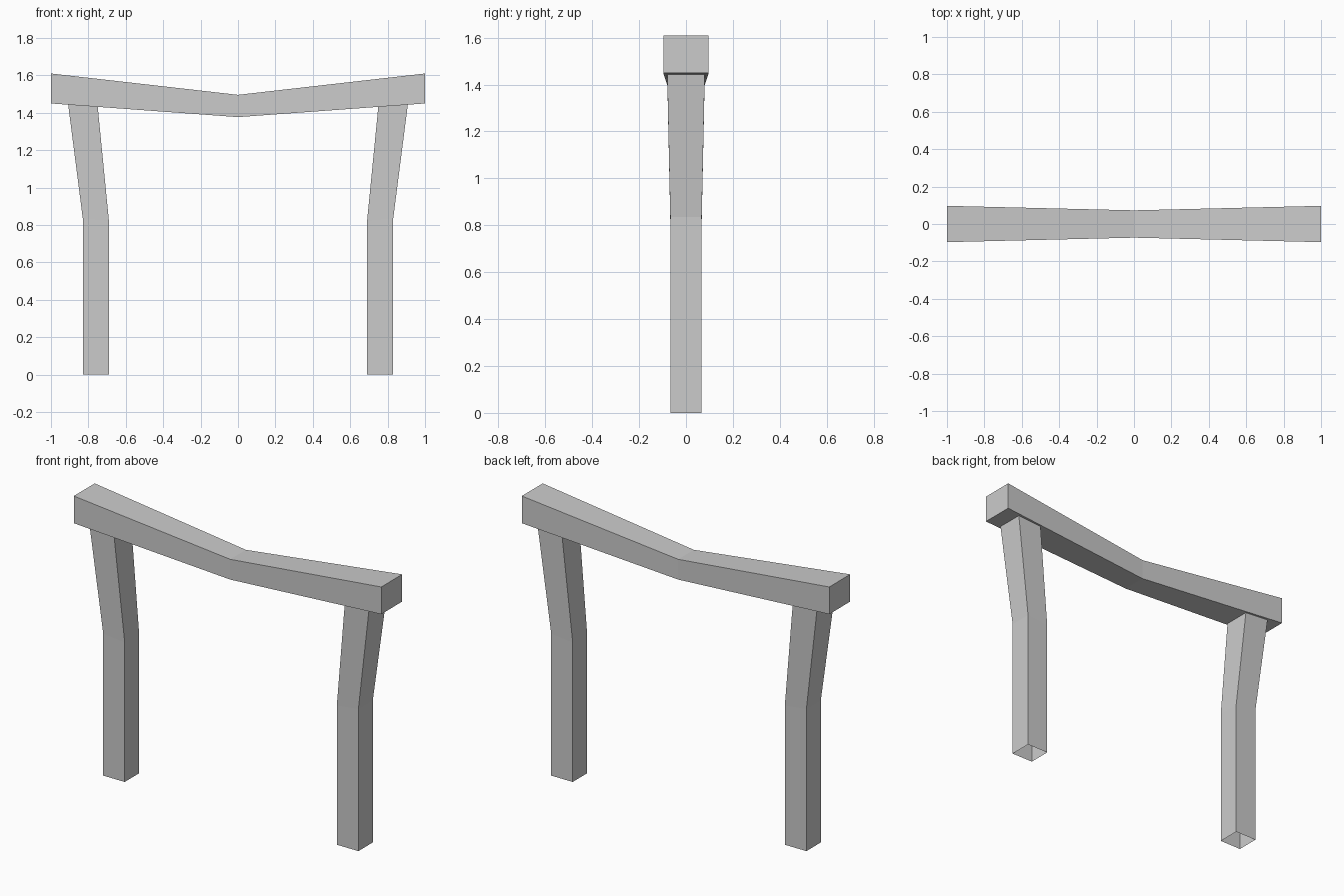
import bpy, bmesh

if "Cube" in bpy.data.objects:
    bpy.data.objects.remove(bpy.data.objects["Cube"])


def loft(name, rings, capped):
    """Skin four-sided rings into a tube, optionally closing both ends."""
    bm = bmesh.new()
    loops = [[bm.verts.new(p) for p in ring] for ring in rings]
    for a, b in zip(loops, loops[1:]):
        for i in range(4):
            j = (i + 1) % 4
            bm.faces.new((a[i], a[j], b[j], b[i]))
    if capped:
        bm.faces.new(loops[0][::-1])
        bm.faces.new(loops[-1])
    bmesh.ops.recalc_face_normals(bm, faces=bm.faces)
    mesh = bpy.data.meshes.new(name)
    bm.to_mesh(mesh)
    bm.free()
    obj = bpy.data.objects.new(name, mesh)
    bpy.context.collection.objects.link(obj)
    return obj


# Crossbeam: sagging in the middle, thicker at the ends (x, bottom, top, half depth)
beam = [(-1, 1.45, 1.61, 0.097), (0, 1.377, 1.496, 0.073), (1, 1.45, 1.61, 0.097)]
loft("crossbeam",
     [[(x, -d, lo), (x, d, lo), (x, d, hi), (x, -d, hi)] for x, lo, hi, d in beam],
     True)

# Legs: hollow open-ended posts, flaring outward above the bend
# (inner x, inner z, outer x, outer z, half depth)
leg = [(0.69, 0, 0.83, 0, 0.067),
       (0.69, 0.82, 0.83, 0.836, 0.067),
       (0.75, 1.432, 0.908, 1.444, 0.08)]
for side, label in ((-1, "left_leg"), (1, "right_leg")):
    loft(label,
         [[(side * xi, -d, zi), (side * xo, -d, zo), (side * xo, d, zo), (side * xi, d, zi)]
          for xi, zi, xo, zo, d in leg],
         False)
